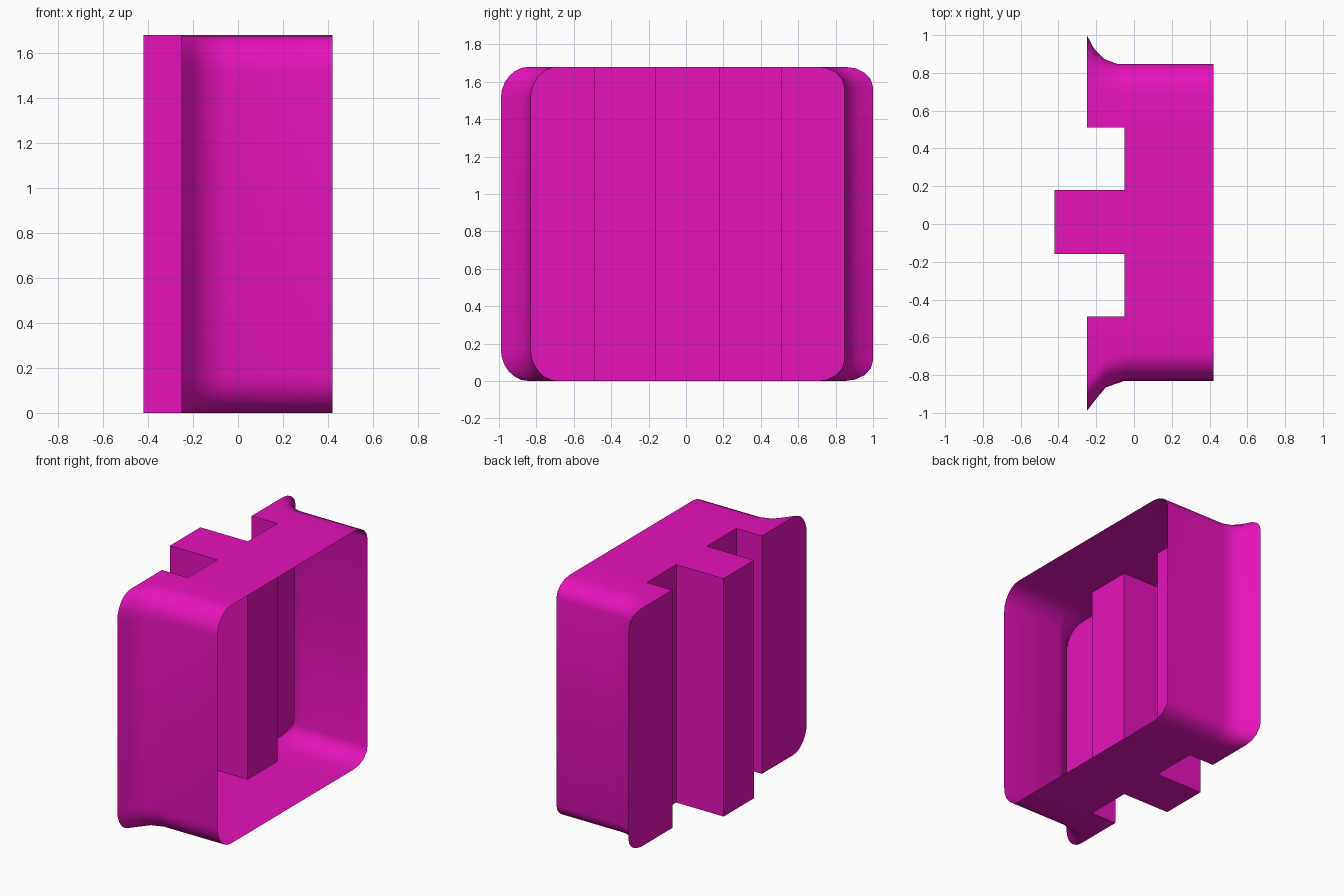
import bpy, bmesh, math

if "Cube" in bpy.data.objects:
    bpy.data.objects.remove(bpy.data.objects["Cube"])

H = 1.68           # full height
X_OPEN = 0.42      # open rim
bm = bmesh.new()


def face(points):
    return bm.faces.new([bm.verts.new(p) for p in points])


def c_section(x, y, y_in, ry, rz, steps):
    """Rounded C outline from the centre seam at the base to the seam at the top."""
    s = 1 if y > 0 else -1
    low = []
    for i in range(steps + 1):
        a = math.pi / 2 * i / steps
        low.append((x, y - s * ry * (1 - math.sin(a)), rz * (1 - math.cos(a))))
    return [(x, y_in, 0)] + low + [(px, py, H - pz) for px, py, pz in reversed(low)] + [(x, y_in, H)]


# Flared side shells with their flat back flanges
sides = [
    (-0.49, 0.15, 0.17, 6, [(-0.25, -0.99), (-0.20, -0.925), (-0.15, -0.865), (-0.05, -0.83), (X_OPEN, -0.83)]),
    (0.51, 0.15, 0.11, 4, [(-0.25, 1.0), (-0.21, 0.925), (-0.16, 0.875), (-0.09, 0.848),
                           (-0.05, 0.846), (X_OPEN, 0.846)]),
]
for y_in, ry, rz, steps, stations in sides:
    rings = [c_section(x, y, y_in, ry, rz, steps) for x, y in stations]
    for a, b in zip(rings, rings[1:]):
        for i in range(len(a) - 1):
            face([a[i], b[i], b[i + 1], a[i + 1]])
    face(rings[0])

# Centre: grooved back wall with matching base and top plates
profile = [(-0.25, -0.49), (-0.05, -0.49), (-0.05, -0.16), (-0.42, -0.16),
           (-0.42, 0.18), (-0.05, 0.18), (-0.05, 0.51), (-0.25, 0.51)]
for (x0, y0), (x1, y1) in zip(profile, profile[1:]):
    face([(x0, y0, 0), (x1, y1, 0), (x1, y1, H), (x0, y0, H)])
plate = profile[1:-1] + [(X_OPEN, 0.51), (X_OPEN, -0.49)]
for z in (0, H):
    face([(x, y, z) for x, y in plate])

# Join the seams and face the shell outwards
bmesh.ops.remove_doubles(bm, verts=bm.verts, dist=0.0005)
bmesh.ops.recalc_face_normals(bm, faces=bm.faces)
bm.normal_update()
outer = max(bm.faces, key=lambda f: f.calc_center_median().y * f.calc_area())
if outer.normal.y < 0:
    bmesh.ops.reverse_faces(bm, faces=bm.faces)

mesh = bpy.data.meshes.new("open_housing")
bm.to_mesh(mesh)
bm.free()
obj = bpy.data.objects.new("open_housing", mesh)
bpy.context.collection.objects.link(obj)

# Magenta finish
mat = bpy.data.materials.new("magenta")
mat.diffuse_color = (0.8, 0.006, 0.5, 1)
mat.use_nodes = True
mat.node_tree.nodes["Principled BSDF"].inputs["Base Color"].default_value = mat.diffuse_color
mesh.materials.append(mat)

bpy.context.view_layer.objects.active = obj
obj.select_set(True)
bpy.ops.object.shade_smooth_by_angle(angle=math.radians(40))
